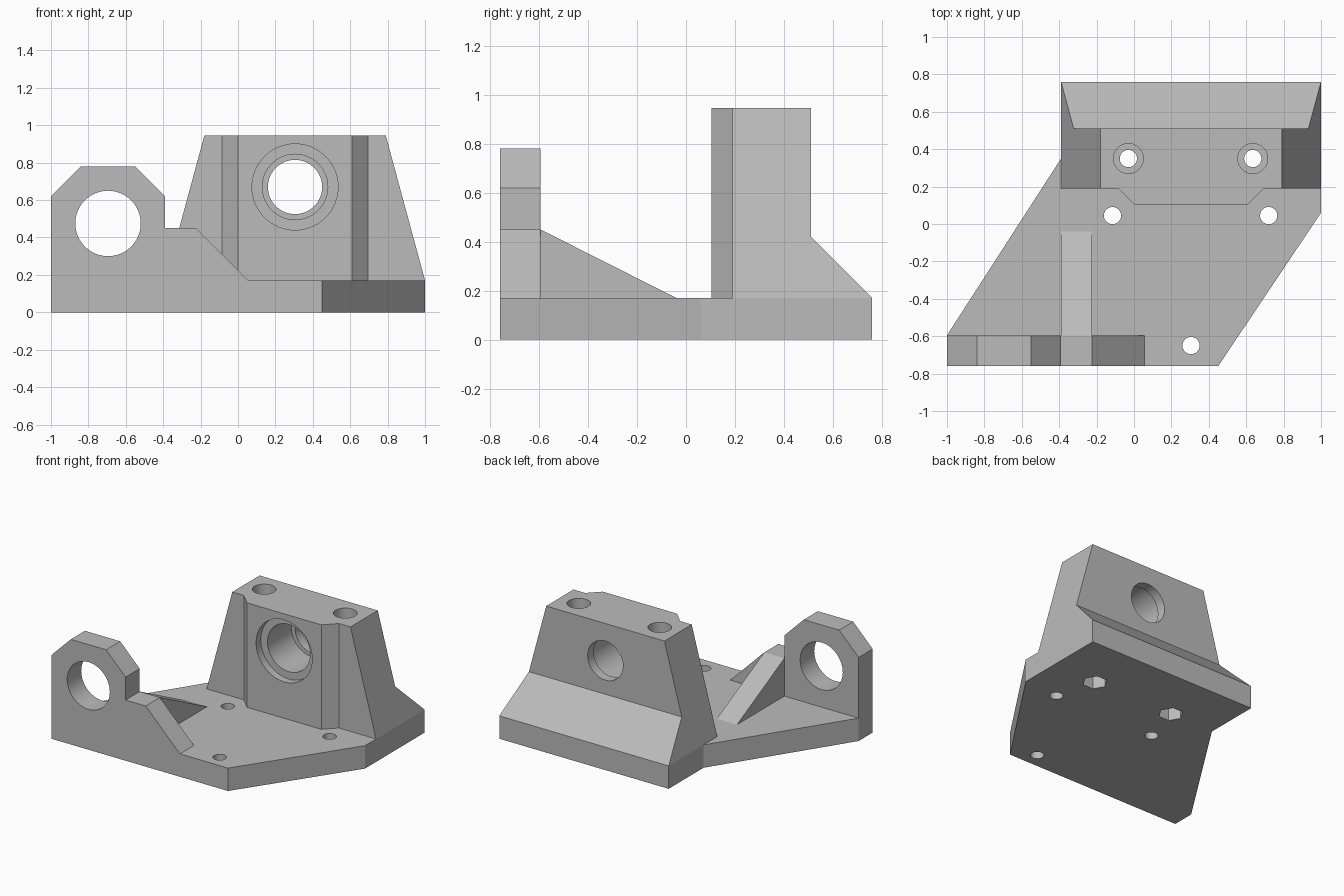
import bpy
import bmesh
import math
from mathutils import Vector

cube = bpy.data.objects.get("Cube")
if cube:
    bpy.data.objects.remove(cube, do_unlink=True)

grey = bpy.data.materials.new("plain grey")
grey.use_nodes = True
GREY = (0.5, 0.5, 0.5, 1)
grey.diffuse_color = GREY
grey.node_tree.nodes["Principled BSDF"].inputs["Base Color"].default_value = GREY


def prism(name, points, axis, start, end):
    """Extrude a 2D outline along an axis; the outline uses the other two axes in order."""
    def place(p, t):
        co = list(p)
        co.insert("xyz".index(axis), t)
        return Vector(co)
    bm = bmesh.new()
    low = [bm.verts.new(place(p, start)) for p in points]
    high = [bm.verts.new(place(p, end)) for p in points]
    bm.faces.new(low)
    bm.faces.new(high)
    n = len(points)
    for i in range(n):
        j = (i + 1) % n
        bm.faces.new((low[i], low[j], high[j], high[i]))
    bmesh.ops.recalc_face_normals(bm, faces=bm.faces)
    mesh = bpy.data.meshes.new(name)
    bm.to_mesh(mesh)
    bm.free()
    mesh.materials.append(grey)
    obj = bpy.data.objects.new(name, mesh)
    bpy.context.collection.objects.link(obj)
    return obj


def circle(a, b, radius, sides=48):
    steps = [2 * math.pi * i / sides for i in range(sides)]
    return [(a + radius * math.cos(t), b + radius * math.sin(t)) for t in steps]


def combine(target, tool, operation="DIFFERENCE"):
    """Apply a boolean and discard the tool object."""
    tool.hide_render = True
    mod = target.modifiers.new("shape", "BOOLEAN")
    mod.operation = operation
    mod.solver = "EXACT"
    mod.object = tool
    bpy.context.view_layer.objects.active = target
    bpy.ops.object.modifier_apply(modifier=mod.name)
    bpy.data.objects.remove(tool, do_unlink=True)


def drill(target, axis, a, b, radius, start, end, sides=48):
    combine(target, prism("drill", circle(a, b, radius, sides), axis, start, end))


BASE = 0.17
TOP = 0.945
BORE_X, BORE_Z = 0.305, 0.67
SCREWS = [(-0.03, 0.35), (0.635, 0.35)]

# Base plate with mounting holes
base = prism("base_plate", [(-1, -0.76), (0.45, -0.76), (1, 0.06), (1, 0.76),
                            (-0.39, 0.76), (-0.39, 0.35), (-1, -0.595)], "z", 0, BASE)
for x, y in [(-0.115, 0.045), (0.72, 0.045), (0.305, -0.65)] + SCREWS:
    drill(base, "z", x, y, 0.046, -0.1, 0.3)

# Hexagonal nut pockets under the block
for x, y in SCREWS:
    drill(base, "z", x, y, 0.085, -0.1, 0.11, sides=6)

# Front upright with a round opening
upright = prism("front_upright", [(-1, BASE), (-1, 0.62), (-0.84, 0.78), (-0.55, 0.78),
                                  (-0.39, 0.62), (-0.39, 0.45), (-0.225, 0.45),
                                  (0.055, BASE)], "y", -0.76, -0.595)
drill(upright, "y", -0.695, 0.475, 0.175, -0.9, -0.5)

# Triangular brace behind the upright
brace = prism("brace", [(-0.595, BASE), (-0.595, 0.45), (-0.04, BASE)], "x", -0.39, -0.225)

# Bearing block: tapered front outline, raised boss in plan, sloped foot at the back
block = prism("bearing_block", [(-0.39, BASE), (1, BASE), (0.79, TOP), (-0.18, TOP)],
              "y", 0, 1)
plan = prism("plan", [(-0.6, 0.19), (-0.085, 0.19), (0, 0.105), (0.61, 0.105),
                      (0.695, 0.19), (1.2, 0.19), (1.2, 0.9), (-0.6, 0.9)], "z", 0, 1.2)
combine(block, plan, "INTERSECT")
side = prism("side", [(0, 0), (0.93, 0), (0.51, 0.42), (0.51, 1.2), (0, 1.2)], "x", -0.8, 1.4)
combine(block, side, "INTERSECT")

# Stepped bore: flange recess, bearing seat, rear lip
for radius, depth in [(0.23, 0.16), (0.175, 0.44), (0.145, 0.7)]:
    drill(block, "y", BORE_X, BORE_Z, radius, 0, depth, sides=64)

# Counterbored clamp screw holes
for x, y in SCREWS:
    drill(block, "z", x, y, 0.046, 0, 1.1)
    drill(block, "z", x, y, 0.08, 0.62, 1.1)

# Smooth the holes, keep every edge sharp
bpy.ops.object.select_all(action="DESELECT")
for obj in (base, upright, brace, block):
    obj.select_set(True)
bpy.context.view_layer.objects.active = block
bpy.ops.object.shade_smooth_by_angle(angle=math.radians(25))
